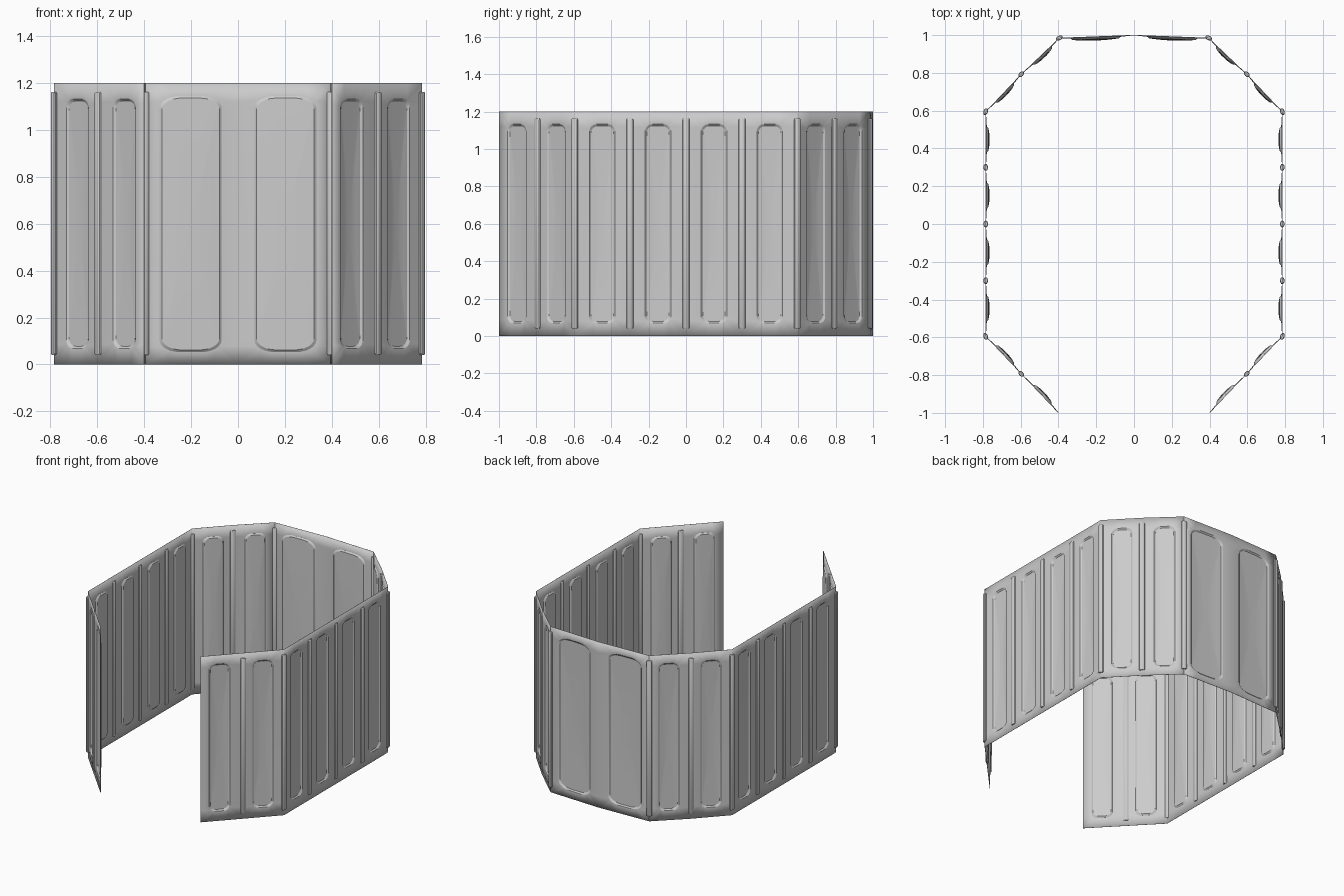
import bpy, bmesh, math
from mathutils import Vector

if "Cube" in bpy.data.objects:
    bpy.data.objects.remove(bpy.data.objects["Cube"])

H = 1.2

# Right half of the wall path, from the open front end round to the back centre
path = [(0.40, -1.0), (0.597, -0.793), (0.785, -0.595), (0.785, -0.3), (0.785, 0),
        (0.785, 0.3), (0.785, 0.595), (0.597, 0.793), (0.395, 0.985), (0, 1.0)]
# Sideways shift of each pressed panel along its segment
shift = [-0.015, -0.004, 0, 0, 0, 0, 0.004, 0.01, 0.007]


def outline(cx, hw, z0, z1, rx, rz, length, n=6):
    """Rounded panel loop and the matching points on the segment's rectangle."""
    inner, outer = [], []
    corners = [(1, 1, 0), (-1, 1, 90), (-1, -1, 180), (1, -1, 270)]
    for sx, sz, a0 in corners:
        for i in range(n + 1):
            a = math.radians(a0 + 90 * i / n)
            x = cx + sx * (hw - rx) + rx * math.cos(a)
            z = (z1 - rz if sz > 0 else z0 + rz) + rz * math.sin(a)
            inner.append((x, z))
            ex, ez = (length if sx > 0 else 0), (H if sz > 0 else 0)
            half = i - n / 2
            if half == 0:
                outer.append((ex, ez))
            elif (half < 0) == (a0 % 180 == 0):
                outer.append((ex, z))
            else:
                outer.append((x, ez))
    return inner, outer


def pressed_panel(bm, p, q, off, hw, z0, z1, rx, rz):
    p, q = Vector((*p, 0)), Vector((*q, 0))
    length = (q - p).length
    d = (q - p).normalized()
    inward = Vector((-d.y, d.x, 0))
    cx, cz = length / 2 + off, H / 2
    inner, outer = outline(cx, hw, z0, z1, rx, rz, length)

    def ring(pts, depth):
        return [bm.verts.new(p + d * x + inward * depth + Vector((0, 0, z))) for x, z in pts]

    def inset(t):
        return [(x - math.copysign(min(t, abs(x - cx)), x - cx),
                 z - math.copysign(t, z - cz)) for x, z in inner]

    def scaled(s):
        b = inset(0.009)
        return [(cx + (x - cx) * s, cz + (z - cz) * s) for x, z in b]

    # frame, stepped rim, shallow dish
    rings = [ring(outer, 0), ring(inner, 0.005), ring(inset(0.009), 0.013)]
    rings += [ring(scaled(s), 0.013 + 0.007 * (1 - s * s)) for s in (0.75, 0.5, 0.25)]
    for a, b in zip(rings, rings[1:]):
        for i in range(len(a)):
            j = (i + 1) % len(a)
            bm.faces.new((a[i], a[j], b[j], b[i]))
    bm.faces.new(rings[-1])


def finish(bm, name, thickness=0):
    me = bpy.data.meshes.new(name)
    bm.to_mesh(me)
    bm.free()
    ob = bpy.data.objects.new(name, me)
    bpy.context.collection.objects.link(ob)
    bpy.ops.object.select_all(action='DESELECT')
    ob.select_set(True)
    bpy.context.view_layer.objects.active = ob
    bpy.ops.object.shade_smooth_by_angle(angle=math.radians(28))
    m = ob.modifiers.new("mirror", 'MIRROR')
    m.use_clip = True
    if thickness:
        s = ob.modifiers.new("sheet", 'SOLIDIFY')
        s.thickness = thickness
        s.offset = 0
    return ob


# Wall sheet: narrow panels round the sides, wide arched ones at the back
bm = bmesh.new()
for i, (p, q) in enumerate(zip(path, path[1:])):
    if i == len(path) - 2:
        pressed_panel(bm, p, q, shift[i] - 0.012, 0.132, 0.053, 1.145, 0.085, 0.05)
    else:
        pressed_panel(bm, p, q, shift[i], 0.069, 0.068, 1.133, 0.042, 0.036)
bmesh.ops.remove_doubles(bm, verts=bm.verts[:], dist=0.0005)
finish(bm, "wall_panels", 0.002)


# Joint posts: oval rods with chamfered ends at each path corner
def post(bm, x, y, d, z0=0.04, z1=1.163, n=12):
    d = d.normalized()
    nrm = Vector((-d.y, d.x, 0))
    rings = []
    for z, k in ((z0, 0.75), (z0 + 0.006, 1), (z1 - 0.006, 1), (z1, 0.75)):
        rings.append([bm.verts.new(Vector((x, y, z)) + k * (
            d * 0.019 * math.cos(2 * math.pi * i / n) + nrm * 0.012 * math.sin(2 * math.pi * i / n)))
            for i in range(n)])
    for a, b in zip(rings, rings[1:]):
        for i in range(n):
            j = (i + 1) % n
            bm.faces.new((a[i], a[j], b[j], b[i]))
    bm.faces.new(rings[0][::-1])
    bm.faces.new(rings[-1])


bm = bmesh.new()
for a, b, c in zip(path, path[1:], path[2:]):
    tangent = ((Vector((*b, 0)) - Vector((*a, 0))).normalized()
               + (Vector((*c, 0)) - Vector((*b, 0))).normalized())
    post(bm, b[0], b[1], tangent)
finish(bm, "joint_posts")
